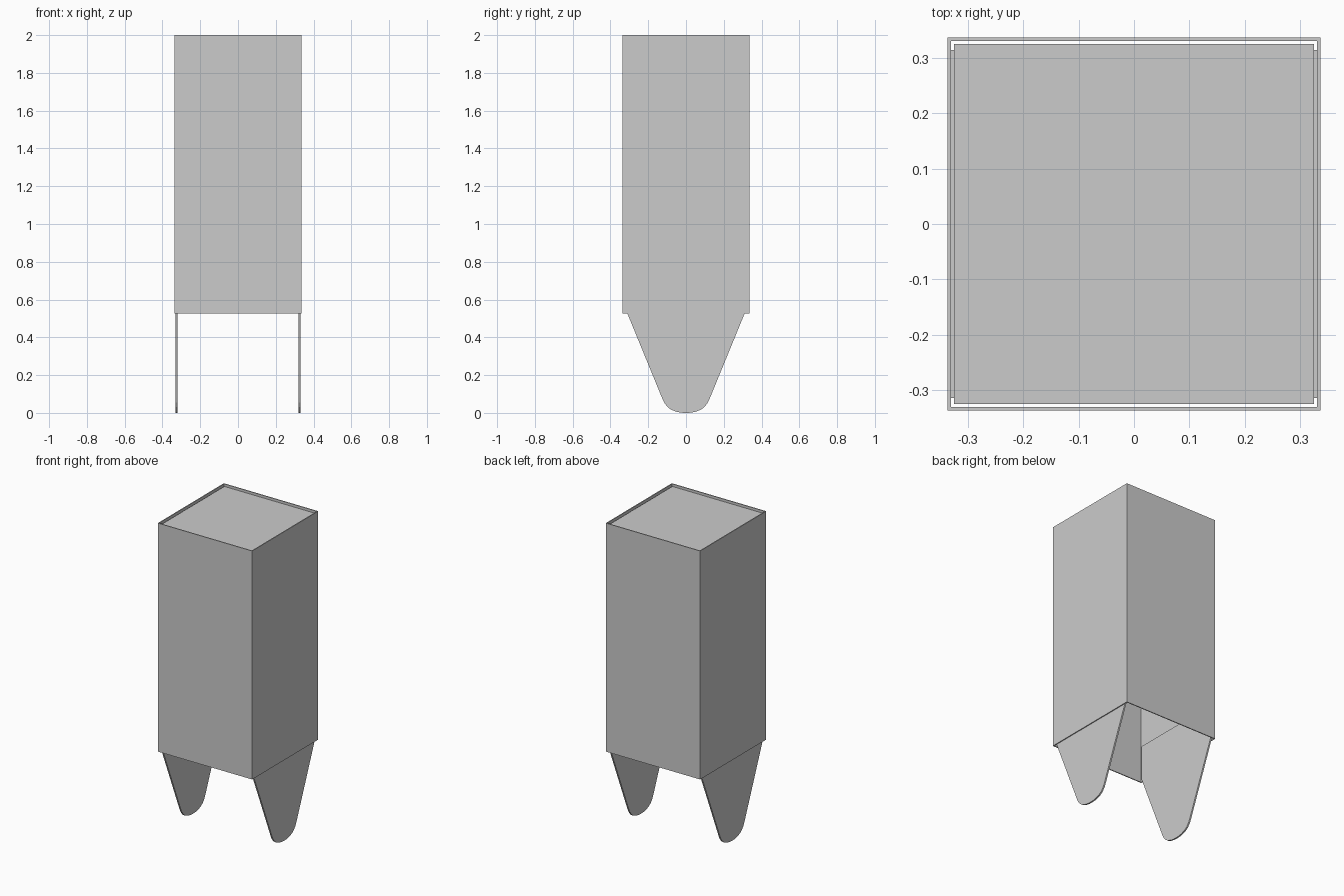
import bpy, bmesh

if "Cube" in bpy.data.objects:
    bpy.data.objects.remove(bpy.data.objects["Cube"])

OUT, INN = 0.337, 0.331      # sleeve outer / inner half widths
BOTTOM, TOP = 0.525, 2.0


def finish(bm, name):
    bmesh.ops.recalc_face_normals(bm, faces=bm.faces)
    mesh = bpy.data.meshes.new(name)
    bm.to_mesh(mesh)
    bm.free()
    obj = bpy.data.objects.new(name, mesh)
    bpy.context.collection.objects.link(obj)
    return obj


def square(bm, h, z):
    return [bm.verts.new((sx * h, sy * h, z))
            for sx, sy in ((-1, -1), (1, -1), (1, 1), (-1, 1))]


# Thin square sleeve, open at both ends
bm = bmesh.new()
rings = [square(bm, OUT, BOTTOM), square(bm, OUT, TOP),
         square(bm, INN, TOP), square(bm, INN, BOTTOM)]
for k in range(4):
    a, b = rings[k], rings[(k + 1) % 4]
    for i in range(4):
        j = (i + 1) % 4
        bm.faces.new((a[i], a[j], b[j], b[i]))
finish(bm, "outer_sleeve")

# Slightly recessed top panel with a narrow gap all around
bm = bmesh.new()
bmesh.ops.create_cube(bm, size=1)
for v in bm.verts:
    v.co = (v.co.x * 0.65, v.co.y * 0.65, 1.982 + v.co.z * 0.01)
finish(bm, "top_panel")

# Tapered leg plates fixed to the inside of the two side walls
half = [(0.314, 0.755), (0.314, 0.535), (0.128, 0.082), (0.116, 0.055),
        (0.098, 0.031), (0.077, 0.016), (0.05, 0.006), (0.025, 0.001)]
profile = half + [(0, 0)] + [(-y, z) for y, z in reversed(half)]
for side, name in ((-1, "left_leg_plate"), (1, "right_leg_plate")):
    bm = bmesh.new()
    face = bm.faces.new([bm.verts.new((side * 0.3205, y, z)) for y, z in profile])
    ext = bmesh.ops.extrude_face_region(bm, geom=[face], use_keep_orig=True)
    moved = [g for g in ext["geom"] if isinstance(g, bmesh.types.BMVert)]
    bmesh.ops.translate(bm, verts=moved, vec=(side * 0.01, 0, 0))
    finish(bm, name)
